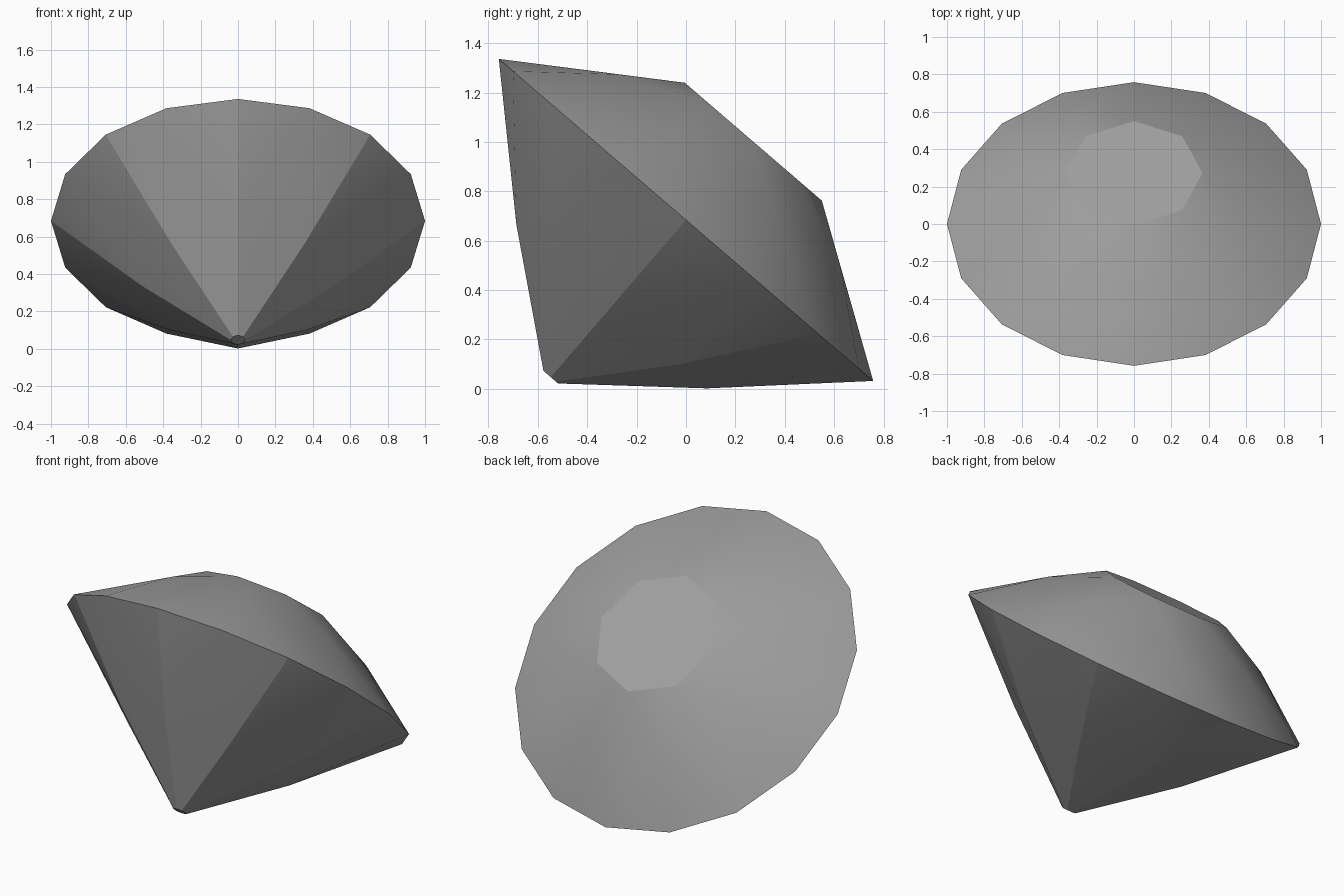
import bpy, bmesh
from math import cos, sin, pi, radians
from mathutils import Matrix

if "Cube" in bpy.data.objects:
    bpy.data.objects.remove(bpy.data.objects["Cube"])

STEP = pi / 8          # sixteen girdle divisions
bm = bmesh.new()


def ring(radius, height, count, offset=0.0):
    """Ring of vertices around the stone's axis."""
    return [bm.verts.new((radius * cos(2 * pi * i / count + offset),
                          radius * sin(2 * pi * i / count + offset), height))
            for i in range(count)]


# Rings from top to bottom of the brilliant cut
table = ring(0.366, 0.418, 8)
star = ring(0.64, 0.269, 8, STEP)
girdle = ring(1.0, 0.0, 16)
lower = ring(0.509, -0.462, 8)
culet = ring(0.039, -0.84, 8)

bm.faces.new(table)
bm.faces.new(culet[::-1])
for i in range(8):
    j, g = (i + 1) % 8, 2 * i
    g1, g2 = girdle[g + 1], girdle[(g + 2) % 16]
    # Crown: star facet, kite facet, two upper girdle facets
    bm.faces.new((table[i], star[i], table[j]))
    bm.faces.new((table[i], star[i - 1], girdle[g], star[i]))
    bm.faces.new((star[i], girdle[g], g1))
    bm.faces.new((star[i], g1, g2))
    # Pavilion: two lower girdle facets and the long main facet
    bm.faces.new((girdle[g], lower[i], g1))
    bm.faces.new((g1, lower[j], g2))
    bm.faces.new((g1, lower[i], culet[i], culet[j], lower[j]))

# Lean the stone so it rests on a pavilion facet edge
bm.transform(Matrix.Translation((0, 0, 0.684)) @ Matrix.Rotation(radians(-40.7), 4, 'X'))
bmesh.ops.recalc_face_normals(bm, faces=bm.faces)

mesh = bpy.data.meshes.new("cut_gem")
bm.to_mesh(mesh)
bm.free()
gem = bpy.data.objects.new("cut_gem", mesh)
bpy.context.collection.objects.link(gem)

grey = bpy.data.materials.new("gem grey")
grey.diffuse_color = (0.35, 0.35, 0.35, 1)
grey.use_nodes = True
grey.node_tree.nodes["Principled BSDF"].inputs["Base Color"].default_value = grey.diffuse_color
mesh.materials.append(grey)

# Soften only the shallowest facet edges
bpy.context.view_layer.objects.active = gem
gem.select_set(True)
bpy.ops.object.shade_smooth_by_angle(angle=radians(14))
